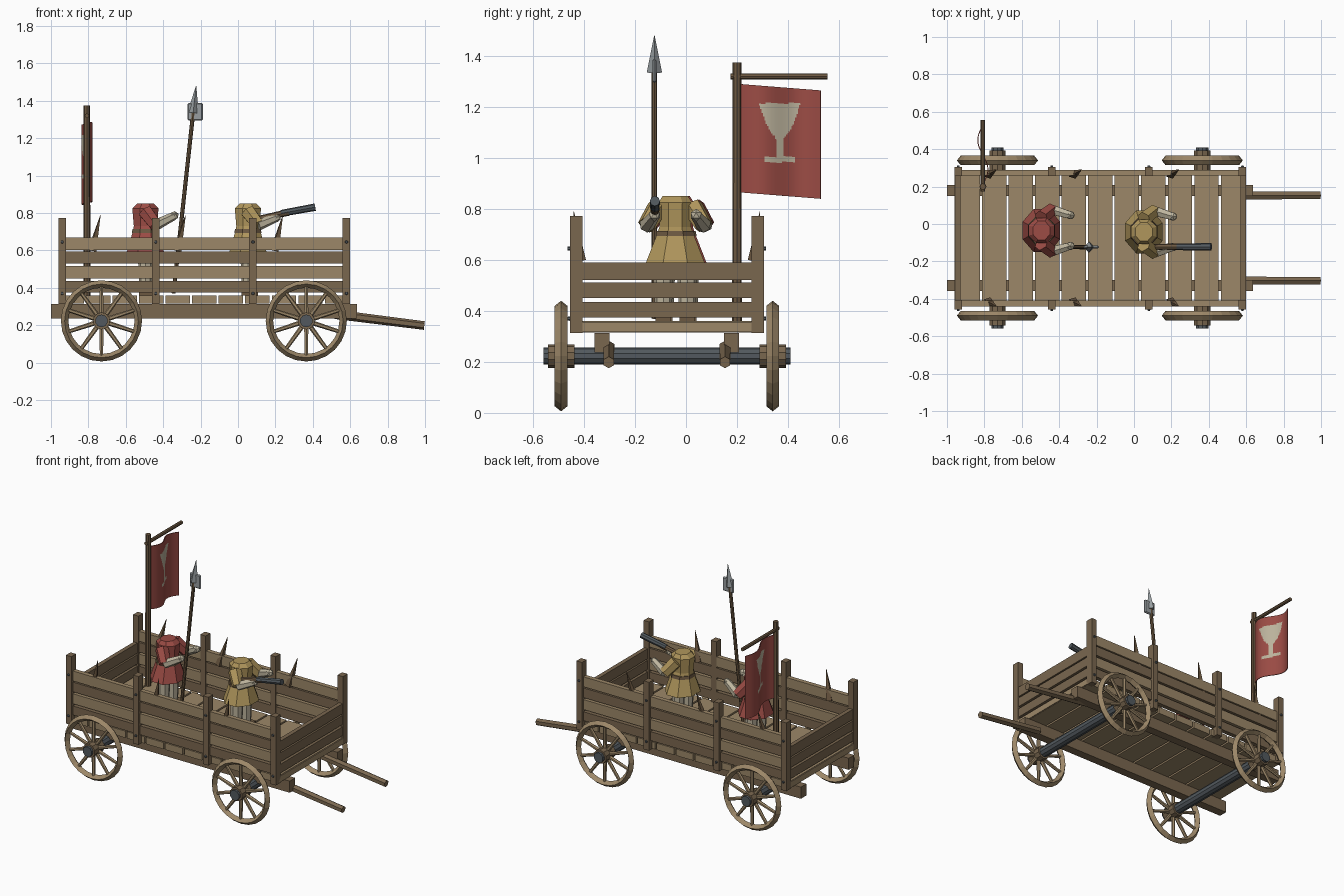
import bpy, bmesh, math
from mathutils import Vector, Matrix

if "Cube" in bpy.data.objects:
    bpy.data.objects.remove(bpy.data.objects["Cube"])


def srgb(c):
    c /= 255
    return c / 12.92 if c <= 0.04045 else ((c + 0.055) / 1.055) ** 2.4


def material(name, r, g, b):
    m = bpy.data.materials.new(name)
    m.diffuse_color = (srgb(r), srgb(g), srgb(b), 1)
    m.use_nodes = True
    m.node_tree.nodes["Principled BSDF"].inputs["Base Color"].default_value = m.diffuse_color
    return m


LIGHT = material("light_wood", 156, 135, 104)
DARK = material("dark_wood", 122, 103, 79)
POLE = material("pole_wood", 108, 88, 65)
IRON = material("iron", 82, 89, 94)
STEEL = material("steel", 152, 158, 161)
RED = material("red_cloth", 156, 76, 69)
YELLOW = material("yellow_cloth", 176, 150, 92)
LINEN = material("pale_linen", 190, 181, 158)


def finish(name, bm, *mats):
    me = bpy.data.meshes.new(name)
    bmesh.ops.recalc_face_normals(bm, faces=bm.faces)
    bm.to_mesh(me)
    bm.free()
    ob = bpy.data.objects.new(name, me)
    bpy.context.collection.objects.link(ob)
    for m in mats:
        me.materials.append(m)
    return ob


def box(name, x, y, z, mat):
    """Box from (low, high) ranges."""
    bm = bmesh.new()
    bmesh.ops.create_cube(bm, size=1)
    for v in bm.verts:
        v.co = [(a + b) / 2 + c * (b - a) for (a, b), c in zip((x, y, z), v.co)]
    return finish(name, bm, mat)


def rod(name, p, q, r1, r2, n, mat):
    """Tapered rod between two points."""
    p, q = Vector(p), Vector(q)
    d = q - p
    rot = d.to_track_quat('Z', 'Y').to_matrix().to_4x4()
    bm = bmesh.new()
    bmesh.ops.create_cone(bm, cap_ends=True, segments=n, radius1=r1, radius2=r2,
                          depth=d.length, matrix=Matrix.Translation((p + q) / 2) @ rot)
    return finish(name, bm, mat)


def loft(name, cx, cy, rings, n, mat):
    """Stack of elliptical rings given as (z, x radius, y radius)."""
    bm = bmesh.new()
    loops = []
    for z, rx, ry in rings:
        k = 1 / math.cos(math.pi / n)
        angs = [(i + 0.5) * math.tau / n for i in range(n)]
        loops.append([bm.verts.new((cx + k * rx * math.cos(a), cy + k * ry * math.sin(a), z)) for a in angs])
    for a, b in zip(loops, loops[1:]):
        for i in range(n):
            bm.faces.new((a[i], a[(i + 1) % n], b[(i + 1) % n], b[i]))
    bm.faces.new(loops[0])
    bm.faces.new(loops[-1])
    return finish(name, bm, mat)


CY = -0.075          # cart centre line
WHEEL_Z = 0.223

# Floor planks
pitch = 1.56 / 11
for i in range(11):
    x = -0.96 + i * pitch
    box("floor_plank", (x + 0.006, x + pitch - 0.006), (CY - 0.348, CY + 0.348), (0.315, 0.36), LIGHT)

# Side boards, posts, bolts and spikes, mirrored about the centre line
for s in (-1, 1):
    def yr(a, b):
        return tuple(sorted((CY + s * a, CY + s * b)))
    for k, (z0, z1) in enumerate(((0.375, 0.435), (0.45, 0.517), (0.53, 0.595), (0.603, 0.67))):
        box("side_board", (-0.945, 0.595), yr(0.335, 0.365), (z0, z1), (DARK, LIGHT)[k % 2])
    for x in (-0.94, -0.44, 0.08, 0.58):
        box("side_post", (x - 0.02, x + 0.02), yr(0.332, 0.381), (0.313, 0.772), DARK)
        for z in (0.37, 0.645):
            rod("post_bolt", (x, CY + s * 0.375, z), (x, CY + s * 0.389, z), 0.01, 0.007, 6, IRON)
    for x in (-0.77, -0.315, 0.205):
        rod("wall_spike", (x - 0.01, CY + s * 0.34, 0.6), (x + 0.035, CY + s * 0.365, 0.79), 0.026, 0.001, 4, POLE)
    # Chassis rail and pulling shaft
    box("chassis_rail", (-1.0, 0.635), yr(0.225, 0.283), (0.236, 0.314), DARK)
    rod("pulling_shaft", (0.52, CY + s * 0.228, 0.258), (0.996, CY + s * 0.228, 0.198), 0.025, 0.023, 6, DARK)

# End boards
for x0 in (-0.955, 0.57):
    for z0, z1 in ((0.375, 0.435), (0.45, 0.512), (0.522, 0.59)):
        box("end_board", (x0, x0 + 0.028), (CY - 0.335, CY + 0.335), (z0, z1), DARK)
    box("end_sill", (x0 - 0.004, x0 + 0.03), (CY - 0.345, CY + 0.345), (0.317, 0.357), LIGHT)


# Wheels with diamond section rims
def wheel(x, y):
    bm = bmesh.new()
    n = 24
    section = ((0.217, 0), (0.197, 0.025), (0.177, 0), (0.197, -0.025))
    rings = [[bm.verts.new((x + r * math.cos(i * math.tau / n), y + w, WHEEL_Z + r * math.sin(i * math.tau / n)))
              for r, w in section] for i in range(n)]
    for i in range(n):
        a, b = rings[i], rings[(i + 1) % n]
        for j in range(4):
            k = (j + 1) % 4
            bm.faces.new((a[j], a[k], b[k], b[j]))
    finish("wheel_rim", bm, LIGHT)
    for i in range(10):
        a = (i + 0.5) * math.tau / 10
        d = Vector((math.cos(a), 0, math.sin(a)))
        c = Vector((x, y, WHEEL_Z))
        rod("wheel_spoke", c + d * 0.03, c + d * 0.19, 0.013, 0.01, 6, LIGHT)
    rod("wheel_hub", (x, y - 0.052, WHEEL_Z), (x, y + 0.052, WHEEL_Z), 0.046, 0.046, 10, DARK)


for x in (-0.73, 0.365):
    rod("axle", (x, CY - 0.484, WHEEL_Z), (x, CY + 0.484, WHEEL_Z), 0.034, 0.034, 10, IRON)
    for s in (-1, 1):
        wheel(x, CY + s * 0.415)


# Standing figures in belted tunics, facing +x
def figure(cx, cy, cloth, lift):
    for s in (-1, 1):
        y = cy + s * 0.047
        box("boot", (cx - 0.035, cx + 0.055), (y - 0.03, y + 0.03), (0.36, 0.43), POLE)
        rod("leg", (cx, y, 0.42), (cx, y, 0.62), 0.034, 0.042, 8, LINEN)
        shoulder = Vector((cx, cy + s * 0.068, 0.808))
        elbow = Vector((cx + 0.055, cy + s * 0.112, 0.735))
        hand = Vector((cx + 0.155, cy + s * 0.082, 0.775 + lift))
        rod("upper_sleeve", shoulder, elbow, 0.042, 0.037, 6, cloth)
        rod("forearm", elbow, hand, 0.03, 0.022, 6, LINEN)
        bm = bmesh.new()
        bmesh.ops.create_icosphere(bm, subdivisions=1, radius=0.025, matrix=Matrix.Translation(hand))
        finish("hand", bm, LINEN)
    loft("tunic", cx, cy, ((0.59, 0.1, 0.115), (0.705, 0.066, 0.07), (0.73, 0.062, 0.062),
                           (0.825, 0.07, 0.066), (0.85, 0.045, 0.05)), 8, cloth)
    loft("belt", cx, cy, ((0.693, 0.073, 0.077), (0.713, 0.069, 0.073)), 8, POLE)


figure(-0.495, -0.035, RED, 0.01)
figure(0.053, -0.042, YELLOW, 0.0)

# Hand gun of the second figure
rod("gun_stock", (0.09, -0.122, 0.765), (0.27, -0.122, 0.803), 0.015, 0.018, 8, POLE)
rod("gun_barrel", (0.23, -0.122, 0.798), (0.413, -0.122, 0.831), 0.018, 0.02, 8, IRON)

# Pole weapon of the first figure
rod("weapon_shaft", (-0.345, -0.124, 0.37), (-0.236, -0.124, 1.37), 0.011, 0.011, 8, POLE)
rod("weapon_point", (-0.24, -0.124, 1.335), (-0.224, -0.124, 1.48), 0.03, 0.001, 4, STEEL)
blade = box("weapon_blade", (-0.27, -0.188), (-0.132, -0.116), (1.295, 1.388), STEEL)
bev = blade.modifiers.new("edge", 'BEVEL')
bev.width = 0.006
bev.segments = 1

# Banner pole and crossbar
PX = -0.808
rod("banner_pole", (PX, 0.2, 0.36), (PX, 0.2, 1.375), 0.019, 0.017, 8, POLE)
rod("banner_crossbar", (PX, 0.175, 1.32), (PX, 0.555, 1.32), 0.012, 0.012, 8, POLE)


# Waving banner with a goblet emblem chosen by outline rule
def in_goblet(y, z):
    d = abs(y - 0.367)
    if 1.09 <= z <= 1.215:
        t = (z - 1.09) / 0.125
        return d < 0.022 + 0.06 * t ** 0.65
    if 1.005 <= z < 1.09:
        return d < 0.013 + max(0, z - 1.07) * 0.5
    return 0.983 <= z < 1.005 and d < 0.06


bm = bmesh.new()
N = 60
bmesh.ops.create_grid(bm, x_segments=N, y_segments=N, size=0.5)
for v in bm.verts:
    u, w = v.co.x + 0.5, v.co.y + 0.5
    v.co = (PX + 0.027 * math.sin(u * math.tau), 0.212 + 0.316 * u, 0.865 + 0.425 * w - 0.025 * u)
for f in bm.faces:
    c = f.calc_center_median()
    f.material_index = int(in_goblet(c.y, c.z))
banner = finish("banner", bm, RED, LINEN)
sol = banner.modifiers.new("cloth", 'SOLIDIFY')
sol.thickness = 0.005
sol.offset = 0
